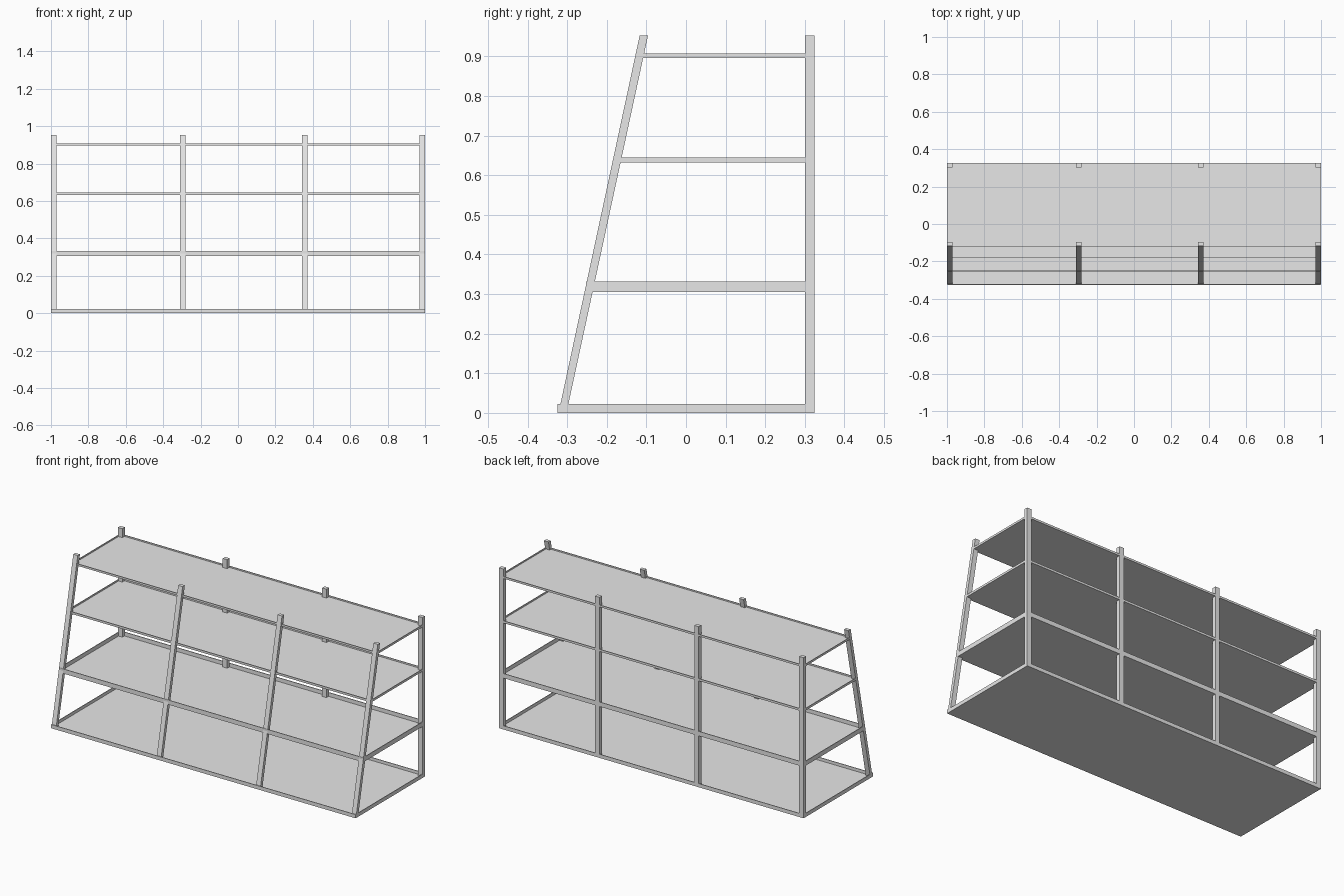
import bpy
import bmesh

cube = bpy.data.objects.get("Cube")
if cube:
    bpy.data.objects.remove(cube, do_unlink=True)

# Single painted-metal grey
grey = bpy.data.materials.new("light_grey")
grey.use_nodes = True
colour = (0.8, 0.8, 0.8, 1)
grey.diffuse_color = colour
grey.node_tree.nodes["Principled BSDF"].inputs["Base Color"].default_value = colour

BACK = 0.325
TOP = 0.953
POST_W = 0.029


def finish(name, bm):
    bmesh.ops.recalc_face_normals(bm, faces=bm.faces)
    mesh = bpy.data.meshes.new(name)
    bm.to_mesh(mesh)
    bm.free()
    mesh.materials.append(grey)
    obj = bpy.data.objects.new(name, mesh)
    bpy.context.collection.objects.link(obj)
    return obj


def extruded_side_profile(name, profile, x0, x1):
    """Extrude a (y, z) outline along x."""
    bm = bmesh.new()
    face = bm.faces.new([bm.verts.new((x0, y, z)) for y, z in profile])
    result = bmesh.ops.extrude_face_region(bm, geom=[face])
    verts = [v for v in result["geom"] if isinstance(v, bmesh.types.BMVert)]
    bmesh.ops.translate(bm, verts=verts, vec=(x1 - x0, 0, 0))
    return finish(name, bm)


def tray(name, front, z0, z1, rim=0.006, floor=0.004):
    """Shallow shelf tray: a box whose top is inset and pushed down."""
    bm = bmesh.new()
    bmesh.ops.create_cube(bm, size=1)
    bmesh.ops.scale(bm, verts=bm.verts, vec=(2, BACK - front, z1 - z0))
    bmesh.ops.translate(bm, verts=bm.verts, vec=(0, (BACK + front) / 2, (z0 + z1) / 2))
    top = max(bm.faces, key=lambda f: f.calc_center_median().z)
    bmesh.ops.inset_region(bm, faces=[top], thickness=rim)
    inner = bmesh.ops.extrude_face_region(bm, geom=[top])
    verts = [v for v in inner["geom"] if isinstance(v, bmesh.types.BMVert)]
    bmesh.ops.translate(bm, verts=verts, vec=(0, 0, z0 + floor - z1))
    if top.is_valid:
        bmesh.ops.delete(bm, geom=[top], context="FACES_ONLY")
    return finish(name, bm)


# Shelves, each shorter than the one below
tray("bottom_shelf", -0.325, 0, 0.022)
tray("lower_shelf", -0.253, 0.305, 0.332)
tray("middle_shelf", -0.18, 0.632, 0.645)
tray("top_shelf", -0.124, 0.896, 0.908)

# Leaning front posts and upright back posts
front_outline = [(-0.321, 0.004), (-0.301, 0.004), (-0.096, TOP), (-0.117, TOP)]
back_outline = [(0.301, 0.004), (BACK, 0.004), (BACK, TOP), (0.301, TOP)]
for i, x in enumerate((-1, -0.311, 0.342, 1 - POST_W)):
    extruded_side_profile(f"front_post_{i + 1}", front_outline, x, x + POST_W)
    extruded_side_profile(f"back_post_{i + 1}", back_outline, x, x + POST_W)
